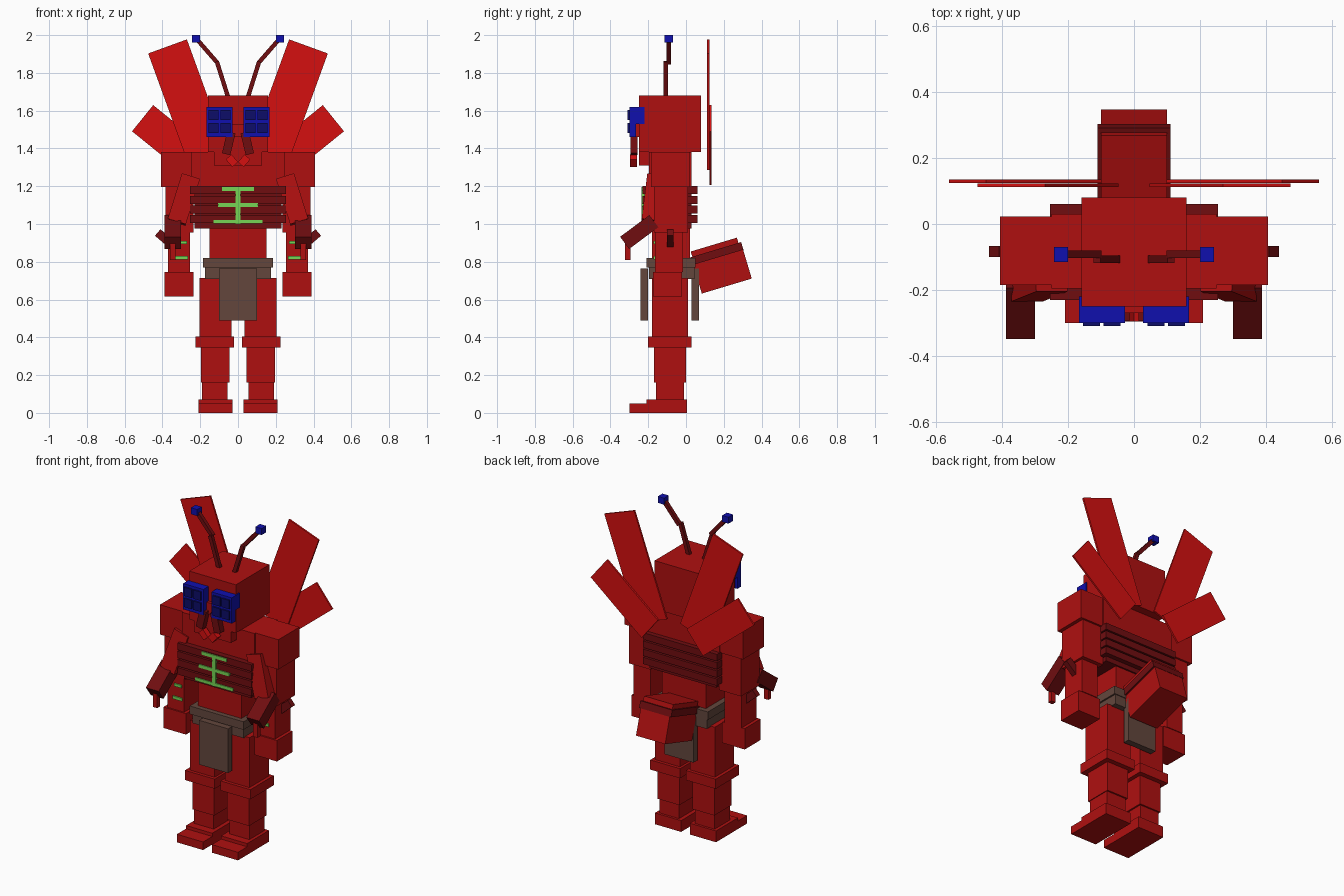
import bpy, math
from mathutils import Vector, Matrix


def mat(name, r, g, b):
    m = bpy.data.materials.new(name)
    m.diffuse_color = (r, g, b, 1)
    return m


RED = mat("red shell", 0.43, 0.005, 0.005)
DARK = mat("dark red", 0.16, 0.004, 0.005)
BRIGHT = mat("bright red", 0.66, 0.005, 0.005)
BLUE = mat("blue", 0.005, 0.005, 0.42)
NAVY = mat("dark blue", 0.004, 0.004, 0.14)
GREEN = mat("green", 0.18, 0.66, 0.09)
BROWN = mat("brown cloth", 0.125, 0.062, 0.046)


def block(name, matrix, size, m):
    """Unit cube scaled to size and placed by matrix."""
    x, y, z = (v / 2 for v in size)
    verts = [matrix @ Vector((a * x, b * y, c * z))
             for a in (-1, 1) for b in (-1, 1) for c in (-1, 1)]
    faces = [(0, 1, 3, 2), (4, 6, 7, 5), (0, 4, 5, 1),
             (2, 3, 7, 6), (0, 2, 6, 4), (1, 5, 7, 3)]
    me = bpy.data.meshes.new(name)
    me.from_pydata(verts, [], faces)
    me.materials.append(m)
    bpy.context.collection.objects.link(bpy.data.objects.new(name, me))


def box(name, xs, ys, zs, m, pair=False):
    """Box from ranges; pair=True also builds the mirrored one."""
    for side, tag in ((1, "_left"), (-1, "_right")) if pair else ((1, ""),):
        c = [(r[0] + r[1]) / 2 for r in (xs, ys, zs)]
        c[0] *= side
        block(name + tag, Matrix.Translation(c),
              [r[1] - r[0] for r in (xs, ys, zs)], m)


def bars(name, p, q, width, depth, m, ref=(0, 1, 0)):
    """Mirrored pair of bars from p to q; depth is measured along ref."""
    for side, tag in ((1, "_left"), (-1, "_right")):
        a, b = (Vector((side * v[0], v[1], v[2])) for v in (p, q))
        z = (b - a).normalized()
        y = Vector(ref)
        y = (y - z * y.dot(z)).normalized()
        rot = Matrix((y.cross(z), y, z)).transposed().to_4x4()
        block(name + tag, Matrix.Translation((a + b) / 2) @ rot,
              (width, depth, (b - a).length), m)


# legs
box("toe", (0.03, 0.21), (-0.30, -0.20), (0, 0.05), RED, True)
box("heel", (0.03, 0.21), (-0.21, 0.005), (0, 0.07), RED, True)
box("ankle", (0.055, 0.19), (-0.16, -0.01), (0.07, 0.16), RED, True)
box("shin", (0.045, 0.195), (-0.17, 0.0), (0.16, 0.345), RED, True)
box("knee", (0.02, 0.225), (-0.20, 0.03), (0.345, 0.405), RED, True)
box("thigh", (0.035, 0.205), (-0.18, 0.01), (0.405, 0.715), RED, True)

# belt and cloth panels
box("belt", (-0.185, 0.185), (-0.21, 0.05), (0.77, 0.82), BROWN)
box("hip_cloth", (-0.175, 0.175), (-0.195, 0.045), (0.71, 0.77), BROWN)
box("front_cloth", (-0.1, 0.1), (-0.24, -0.2), (0.49, 0.765), BROWN)
box("back_cloth", (-0.1, 0.1), (0.03, 0.07), (0.49, 0.765), BROWN)

# torso
box("waist", (-0.15, 0.15), (-0.18, 0.02), (0.82, 0.98), RED)
box("torso_core", (-0.23, 0.23), (-0.20, 0.03), (0.975, 1.2), DARK)
for i in range(4):
    z = 1.005 + i * 0.051
    box("rib_%d" % (i + 1), (-0.255, 0.255), (-0.23, 0.06), (z, z + 0.042), DARK)
box("chest", (-0.25, 0.25), (-0.195, 0.03), (1.195, 1.38), RED)

# green chest marks
box("mark_spine", (-0.012, 0.012), (-0.236, -0.2), (1.0, 1.195), GREEN)
for i, (z, w) in enumerate(((1.185, 0.085), (1.1, 0.105), (1.012, 0.13))):
    box("mark_bar_%d" % (i + 1), (-w, w), (-0.236, -0.2), (z - 0.01, z + 0.01), GREEN)

# main arms
box("shoulder", (0.213, 0.407), (-0.185, 0.022), (1.195, 1.38), RED, True)
box("upper_arm", (0.235, 0.385), (-0.17, 0.01), (0.955, 1.195), RED, True)
box("forearm", (0.255, 0.37), (-0.165, -0.015), (0.745, 0.955), RED, True)
box("hand", (0.235, 0.39), (-0.175, -0.02), (0.615, 0.745), RED, True)
box("arm_mark_low", (0.265, 0.33), (-0.173, -0.164), (0.812, 0.83), GREEN, True)
box("arm_mark_high", (0.27, 0.32), (-0.173, -0.164), (0.893, 0.91), GREEN, True)
bars("arm_spike", (0.425, -0.083, 0.955), (0.32, -0.083, 0.865), 0.045, 0.033, DARK)

# small extra arms
bars("small_upper_arm", (0.25, -0.17, 1.25), (0.325, -0.2, 1.01), 0.10, 0.07, RED)
bars("small_forearm", (0.345, -0.17, 1.015), (0.345, -0.325, 0.90), 0.08, 0.088,
     DARK, ref=(1, 0, 0))
box("small_claw", (0.33, 0.36), (-0.322, -0.295), (0.81, 0.90), RED, True)

# head
box("head", (-0.16, 0.16), (-0.25, 0.08), (1.38, 1.68), RED)
box("chin", (-0.127, 0.127), (-0.25, -0.05), (1.31, 1.38), RED)
box("snout", (-0.15, 0.15), (-0.27, -0.245), (1.46, 1.53), RED)
box("eye", (0.028, 0.167), (-0.30, -0.265), (1.46, 1.62), BLUE, True)
box("eye_back", (0.028, 0.167), (-0.27, -0.22), (1.53, 1.62), BLUE, True)
for i, x in enumerate((0.067, 0.129)):
    for j, z in enumerate((1.508, 1.577)):
        box("eye_cell_%d%d" % (i, j), (x - 0.026, x + 0.026), (-0.31, -0.30),
            (z - 0.027, z + 0.027), NAVY, True)
bars("mandible", (0.035, -0.275, 1.485), (0.063, -0.275, 1.37), 0.045, 0.038, DARK)
bars("mandible_tip", (0.05, -0.278, 1.355), (0.015, -0.278, 1.315), 0.04, 0.035, BRIGHT)

# antennae
bars("antenna_base", (0.052, -0.107, 1.67), (0.112, -0.107, 1.86), 0.023, 0.023, DARK)
bars("antenna_end", (0.108, -0.092, 1.852), (0.215, -0.092, 1.975), 0.023, 0.023, DARK)
box("antenna_tip", (0.2, 0.243), (-0.115, -0.07), (1.96, 2.0), BLUE, True)

# wings
bars("large_wing", (0.373, 0.118, 1.94), (0.149, 0.118, 1.324), 0.218, 0.011, BRIGHT)
bars("small_wing", (0.505, 0.13, 1.56), (0.155, 0.13, 1.277), 0.178, 0.011, BRIGHT)

# tail, tilted up toward the back
tilt = Matrix.Translation((0, 0.193, 0.748)) @ Matrix.Rotation(math.radians(16.7), 4, 'X')
for name, size, y, z, m in (("tail", (0.2, 0.276, 0.16), 0, 0, RED),
                            ("tail_band", (0.22, 0.285, 0.042), -0.003, 0.1, DARK),
                            ("tail_cap", (0.2, 0.255, 0.03), -0.003, 0.135, RED)):
    block(name, tilt @ Matrix.Translation((0, y, z)), size, m)
